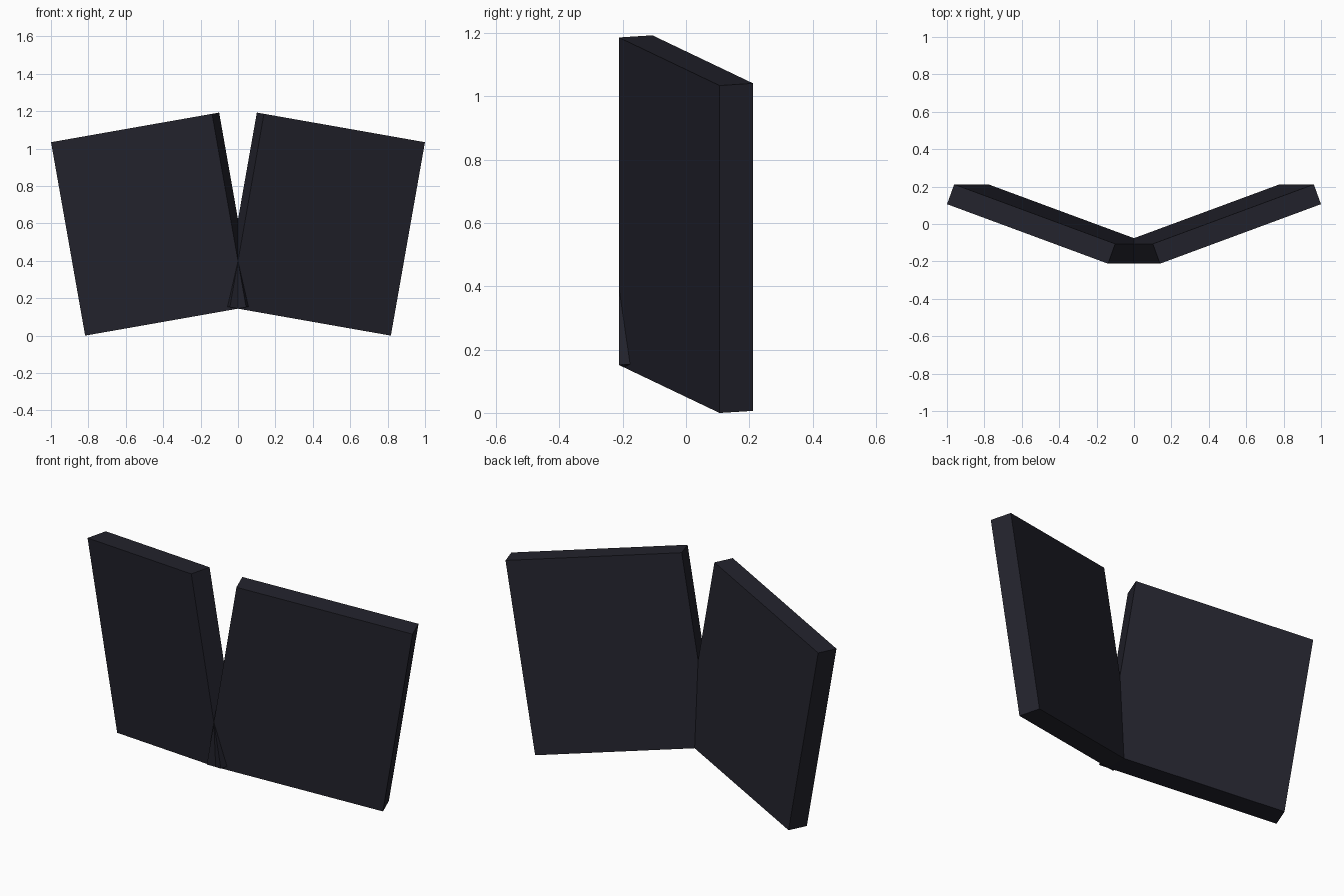
import bpy
import math
from mathutils import Matrix

if "Cube" in bpy.data.objects:
    bpy.data.objects.remove(bpy.data.objects["Cube"])

navy = bpy.data.materials.new("dark_navy")
navy.diffuse_color = (0.0168, 0.0168, 0.026, 1)
navy.use_nodes = True
navy.node_tree.nodes["Principled BSDF"].inputs["Base Color"].default_value = navy.diffuse_color

WIDTH, THICK, HEIGHT = 0.93, 0.113, 1.05
YAW, TILT = math.radians(20), math.radians(10)


def panel(name, side):
    """Slab swung back by YAW, then leaned outward by TILT."""
    bpy.ops.mesh.primitive_cube_add(size=1)
    ob = bpy.context.object
    ob.name = name
    ob.matrix_world = (Matrix.Translation((side * 0.459, 0, 0.596))
                       @ Matrix.Rotation(side * TILT, 4, 'Y')
                       @ Matrix.Rotation(side * YAW, 4, 'Z')
                       @ Matrix.Diagonal((WIDTH, THICK, HEIGHT, 1)))
    ob.data.materials.append(navy)


# Two mirrored slabs crossing at the bottom middle
panel("right_panel", 1)
panel("left_panel", -1)
